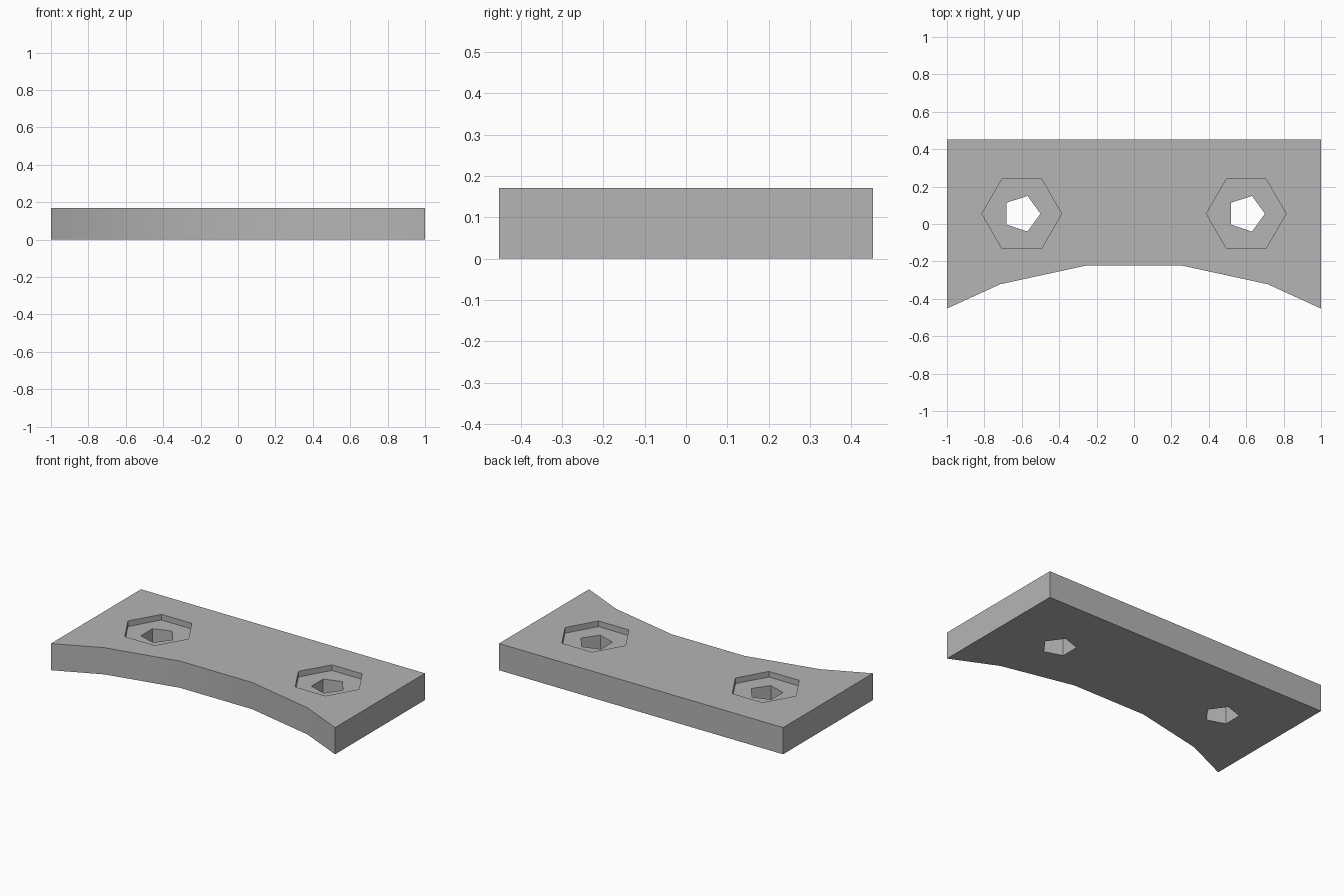
import bpy
import bmesh
from math import cos, sin, tau, radians

HEIGHT = 0.17
BACK = 0.452
POCKET_DEPTH = 0.036
HOLE_X, HOLE_Y = 0.6, 0.055

cube = bpy.data.objects.get("Cube")
if cube:
    bpy.data.objects.remove(cube, do_unlink=True)

grey = bpy.data.materials.new("plain grey")
grey.use_nodes = True
grey.diffuse_color = (0.46, 0.46, 0.46, 1)
grey.node_tree.nodes["Principled BSDF"].inputs["Base Color"].default_value = grey.diffuse_color


def prism(name, outline, bottom, top):
    """Extrude a counter-clockwise outline from bottom to top."""
    bm = bmesh.new()
    base = bm.faces.new([bm.verts.new((x, y, bottom)) for x, y in outline])
    result = bmesh.ops.extrude_face_region(bm, geom=[base], use_keep_orig=True)
    for v in result["geom"]:
        if isinstance(v, bmesh.types.BMVert):
            v.co.z = top
    bmesh.ops.recalc_face_normals(bm, faces=bm.faces)
    mesh = bpy.data.meshes.new(name)
    bm.to_mesh(mesh)
    bm.free()
    mesh.materials.append(grey)
    obj = bpy.data.objects.new(name, mesh)
    bpy.context.collection.objects.link(obj)
    return obj


def polygon(cx, cy, radius, sides):
    return [(cx + radius * cos(tau * i / sides), cy + radius * sin(tau * i / sides))
            for i in range(sides)]


# Plate with a shallow arc along the front edge
right_arc = [(-1, -BACK), (-0.715, -0.322), (-0.255, -0.222)]
left_arc = [(-x, y) for x, y in reversed(right_arc)]
plate = prism("mounting_plate", right_arc + left_arc + [(1, BACK), (-1, BACK)], 0, HEIGHT)

# Hexagonal pockets and five-sided through holes
cutters = []
for side, x in (("right", -HOLE_X), ("left", HOLE_X)):
    cutters.append(prism(side + "_nut_pocket_cutter", polygon(x, HOLE_Y, 0.213, 6),
                         HEIGHT - POCKET_DEPTH, HEIGHT + 0.1))
    cutters.append(prism(side + "_bolt_hole_cutter", polygon(x, HOLE_Y, 0.1, 5),
                         -0.1, HEIGHT + 0.2))

bpy.ops.object.select_all(action="DESELECT")
plate.select_set(True)
bpy.context.view_layer.objects.active = plate
for cutter in cutters:
    cutter.hide_render = True
    cut = plate.modifiers.new(cutter.name, "BOOLEAN")
    cut.operation = "DIFFERENCE"
    cut.solver = "EXACT"
    cut.object = cutter
    bpy.ops.object.modifier_apply(modifier=cut.name)
for cutter in cutters:
    bpy.data.objects.remove(cutter, do_unlink=True)

# Soft shading along the arc, sharp corners elsewhere
bpy.ops.object.shade_smooth_by_angle(angle=radians(30))
